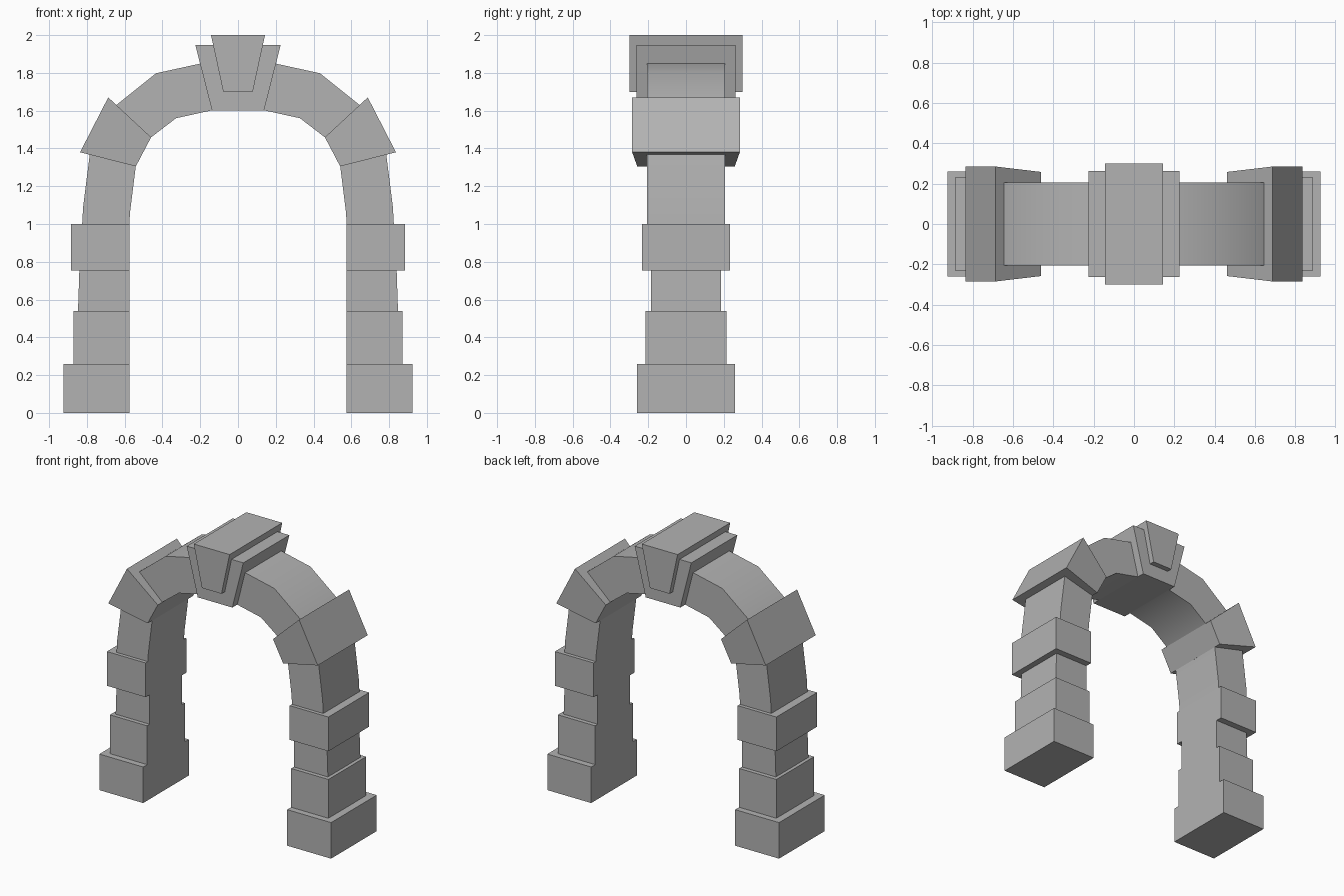
import bpy
import math

if "Cube" in bpy.data.objects:
    bpy.data.objects.remove(bpy.data.objects["Cube"])

# Dark grey stone
stone = bpy.data.materials.new("stone")
stone.diffuse_color = (0.45, 0.45, 0.45, 1.0)
stone.use_nodes = True
stone.node_tree.nodes["Principled BSDF"].inputs["Base Color"].default_value = stone.diffuse_color


def prism(name, pts, mirror=True, smooth=False):
    """Front profile of (x, z, half depth) points, closed front to back."""
    n = len(pts)
    verts = [(x, -d, z) for x, z, d in pts] + [(x, d, z) for x, z, d in pts]
    faces = [list(range(n)), list(range(2 * n - 1, n - 1, -1))]
    for i in range(n):
        j = (i + 1) % n
        faces.append([j, i, i + n, j + n])
    me = bpy.data.meshes.new(name)
    me.from_pydata(verts, [], faces)
    me.materials.append(stone)
    ob = bpy.data.objects.new(name, me)
    bpy.context.collection.objects.link(ob)
    if mirror:
        mod = ob.modifiers.new("mirror", 'MIRROR')
        mod.use_mirror_merge = False
    if smooth:
        bpy.ops.object.select_all(action='DESELECT')
        ob.select_set(True)
        bpy.context.view_layer.objects.active = ob
        bpy.ops.object.shade_smooth_by_angle(angle=math.radians(35))
    return ob


def flat(pts, d):
    return [(x, z, d) for x, z in pts]


INNER = 0.575

# Pillar stones: name, bottom z, top z, outer x at bottom, outer x at top, half depth
for name, z0, z1, xb, xt, d in [
    ("pillar_base", 0.0, 0.26, 0.925, 0.925, 0.26),
    ("pillar_lower_block", 0.26, 0.54, 0.872, 0.872, 0.215),
    ("pillar_neck", 0.54, 0.753, 0.847, 0.84, 0.185),
    ("pillar_capital", 0.753, 1.0, 0.884, 0.884, 0.232),
]:
    prism(name, flat([(INNER, z0), (xb, z0), (xt, z1), (INNER, z1)], d))

# Arch bands below and above the shoulder stones
prism("arch_lower_band", flat([
    (INNER, 1.0), (0.825, 1.0), (0.82, 1.09), (0.785, 1.367),
    (0.541, 1.307), (0.572, 1.06)], 0.206), smooth=True)
prism("arch_upper_band", flat([
    (0.46, 1.459), (0.645, 1.629), (0.434, 1.798), (0.196, 1.85),
    (0.137, 1.602), (0.328, 1.56)], 0.206), smooth=True)

# Shoulder stones, deeper towards the outside
prism("shoulder_stone", [
    (0.541, 1.305, 0.258), (0.836, 1.38, 0.285),
    (0.687, 1.67, 0.285), (0.46, 1.459, 0.258)])

# Keystone and its raised wedge
prism("keystone", flat([
    (-0.138, 1.602), (0.138, 1.602), (0.226, 1.948), (-0.226, 1.948)], 0.262), mirror=False)
prism("keystone_wedge", flat([
    (-0.078, 1.7), (0.078, 1.7), (0.143, 2.0), (-0.143, 2.0)], 0.30), mirror=False)
